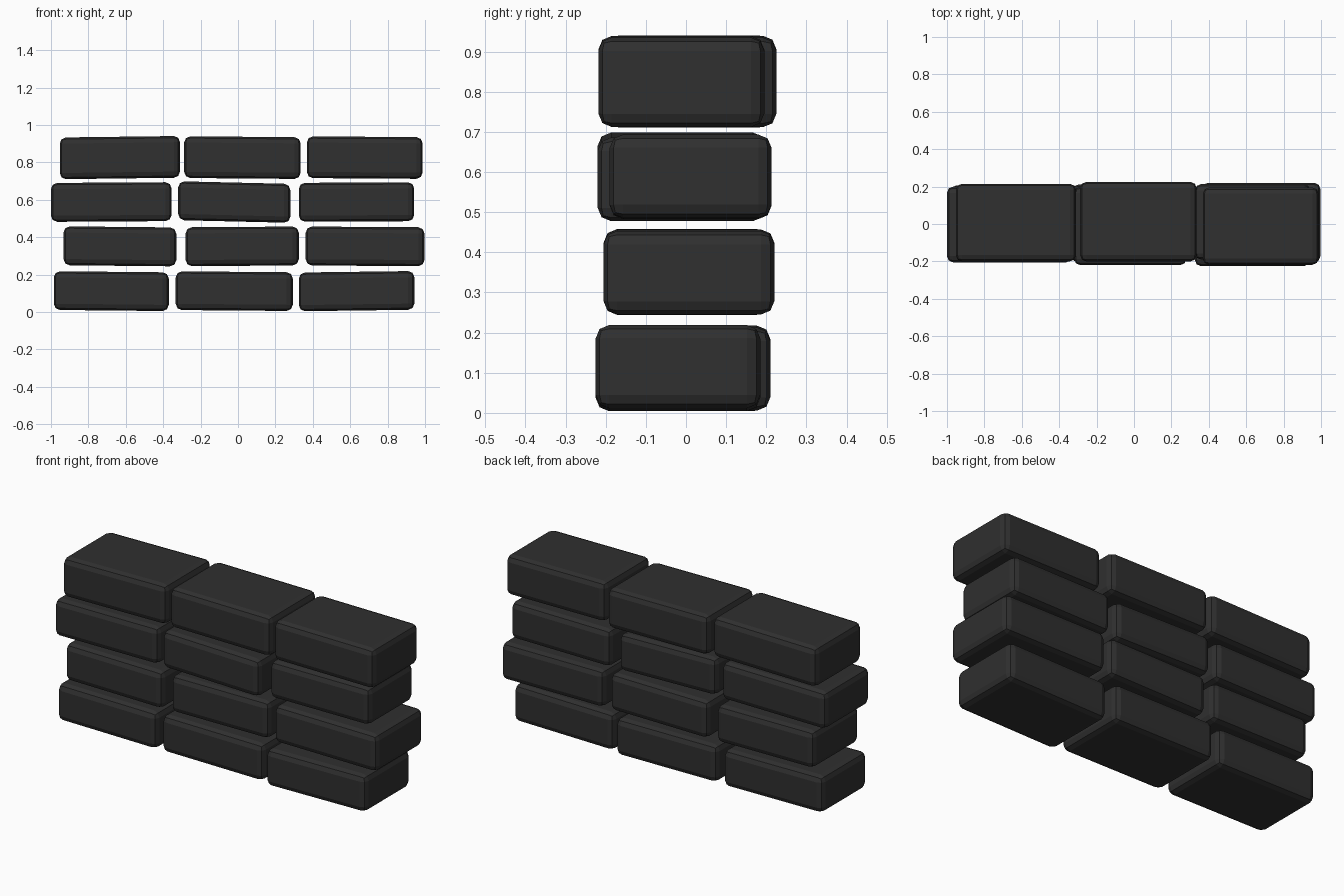
import bpy, bmesh

stone = bpy.data.materials.new("charcoal_stone")
stone.diffuse_color = (0.029, 0.029, 0.029, 1)

# per brick: x0, x1, y0, y1, rise of the right end; each row: z0, z1
ROWS = [
    (0.008, 0.215, [(-0.985, -0.37, -0.20, 0.205, -0.006),
                    (-0.333, 0.293, -0.205, 0.21, -0.005),
                    (0.325, 0.943, -0.225, 0.185, 0.008)]),
    (0.247, 0.455, [(-0.933, -0.33, -0.205, 0.21, -0.006),
                    (-0.28, 0.325, -0.20, 0.215, 0.004),
                    (0.362, 0.997, -0.205, 0.22, -0.004)]),
    (0.484, 0.692, [(-1.0, -0.355, -0.205, 0.20, 0.004),
                    (-0.32, 0.28, -0.22, 0.20, -0.014),
                    (0.325, 0.942, -0.19, 0.213, 0.003)]),
    (0.714, 0.937, [(-0.953, -0.31, -0.20, 0.215, 0.008),
                    (-0.288, 0.335, -0.20, 0.225, -0.005),
                    (0.368, 0.987, -0.218, 0.195, -0.004)]),
]


def brick(name, x0, x1, y0, y1, z0, z1, rise):
    """Slightly tilted block with rounded edges."""
    bm = bmesh.new()
    bmesh.ops.create_cube(bm, size=1)
    for v in bm.verts:
        s = v.co.x * 2
        v.co.x = x0 if v.co.x < 0 else x1
        v.co.y = y0 if v.co.y < 0 else y1
        v.co.z = (z0 if v.co.z < 0 else z1) + s * rise / 2
    bmesh.ops.bevel(bm, geom=bm.edges[:], offset=0.033, segments=2,
                    profile=0.5, affect='EDGES')
    me = bpy.data.meshes.new(name)
    bm.to_mesh(me)
    bm.free()
    me.materials.append(stone)
    ob = bpy.data.objects.new(name, me)
    bpy.context.collection.objects.link(ob)


# four courses of three bricks
for r, (z0, z1, bricks) in enumerate(ROWS):
    for c, (x0, x1, y0, y1, rise) in enumerate(bricks):
        brick(f"brick_row{r + 1}_{c + 1}", x0, x1, y0, y1, z0, z1, rise)
